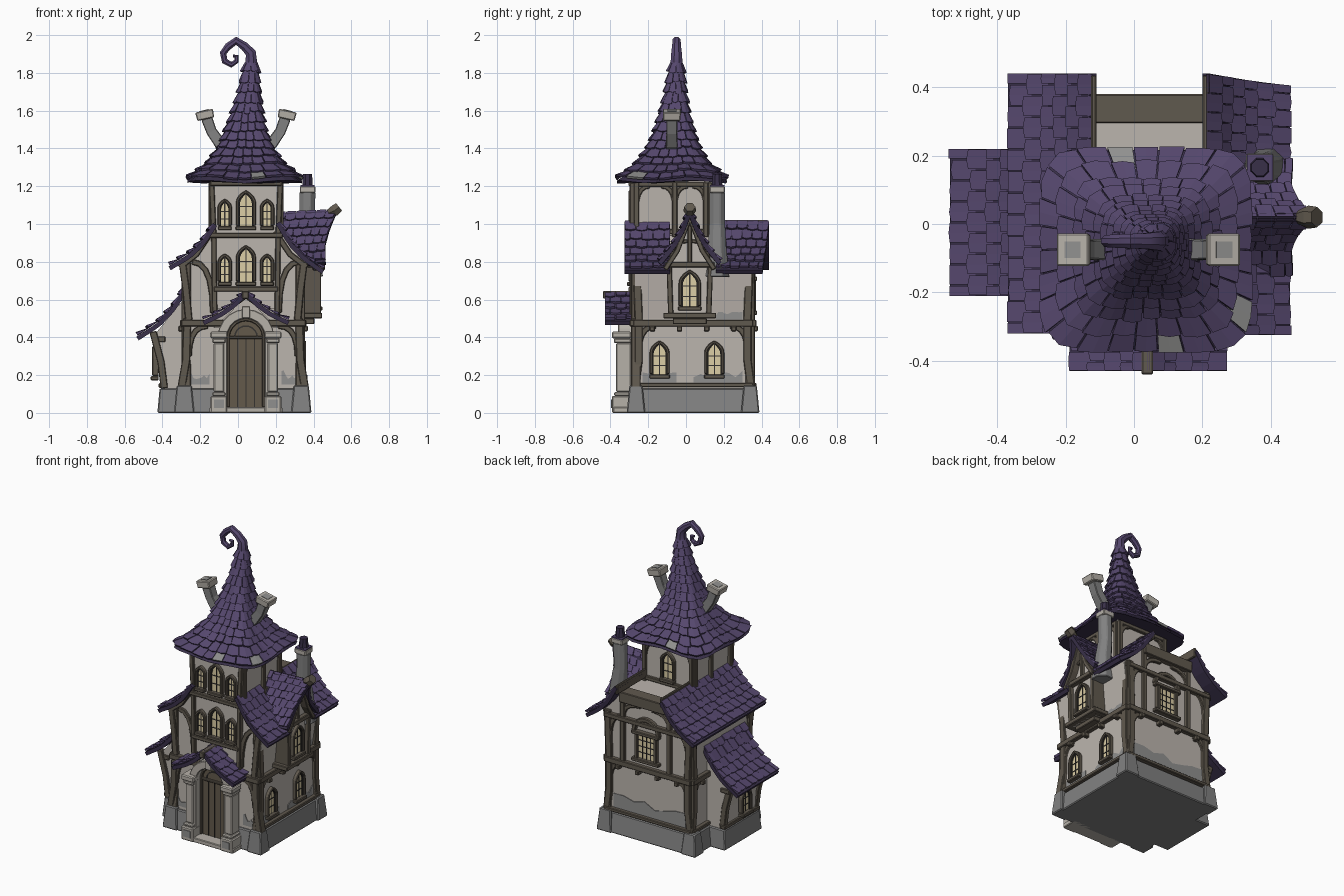
import bpy, bmesh, math, random
from mathutils import Vector

random.seed(4)
if "Cube" in bpy.data.objects:
    bpy.data.objects.remove(bpy.data.objects["Cube"])

COLOURS = {
    "shingle purple": (.092, .064, .155), "under roof purple": (.04, .029, .066),
    "plaster": (.5, .46, .42), "timber": (.118, .1, .077), "grey stone": (.22, .22, .22),
    "pale stone": (.47, .44, .395), "door wood": (.125, .1, .07), "window glow": (.72, .62, .38),
    "dark lead": (.035, .032, .03), "worn plaster": (.28, .28, .275)}
MATS = {}
for label, rgb in COLOURS.items():
    m = bpy.data.materials.new(label)
    m.use_nodes = True
    m.diffuse_color = (*rgb, 1)
    shader = m.node_tree.nodes["Principled BSDF"]
    shader.inputs["Base Color"].default_value = (*rgb, 1)
    shader.inputs["Roughness"].default_value = .9
    MATS[label] = m


def make(name, verts, faces, mat, bevel=0, smooth=False):
    mesh = bpy.data.meshes.new(name)
    mesh.from_pydata(verts, [], faces)
    bm = bmesh.new()
    bm.from_mesh(mesh)
    bmesh.ops.recalc_face_normals(bm, faces=bm.faces)
    bm.to_mesh(mesh)
    bm.free()
    mesh.materials.append(MATS[mat])
    ob = bpy.data.objects.new(name, mesh)
    bpy.context.collection.objects.link(ob)
    if bevel:
        b = ob.modifiers.new("soft edges", "BEVEL")
        b.width, b.segments = bevel, 1
    if smooth:
        bpy.ops.object.select_all(action="DESELECT")
        ob.select_set(True)
        bpy.context.view_layer.objects.active = ob
        bpy.ops.object.shade_smooth_by_angle(angle=math.radians(40))
    return ob


# Wall frames: (across, height, outward) to world
def front(y): return lambda u, v, d: Vector((u, y - d, v))
def right(x): return lambda u, v, d: Vector((x + d, u, v))
def back(y): return lambda u, v, d: Vector((-u, y + d, v))
def left(x): return lambda u, v, d: Vector((x - d, -u, v))


def prism(name, F, pts, d0, d1, mat, bevel=0):
    n = len(pts)
    verts = [F(u, v, d) for d in (d0, d1) for u, v in pts]
    faces = [list(range(n)), list(range(n, 2 * n))]
    faces += [(i, (i + 1) % n, n + (i + 1) % n, n + i) for i in range(n)]
    return make(name, verts, faces, mat, bevel)


def block(name, F, u0, u1, v0, v1, d0, d1, mat, bevel=.004):
    return prism(name, F, [(u0, v0), (u1, v0), (u1, v1), (u0, v1)], d0, d1, mat, bevel)


def strip(name, F, pts, w, d0=-.02, d1=.02, mat="timber", bevel=.004):
    """A board of even width that follows a path on a wall."""
    P = [Vector(p) for p in pts]
    a, b = [], []
    for i, p in enumerate(P):
        t = (P[min(i + 1, len(P) - 1)] - P[max(i - 1, 0)]).normalized() * w / 2
        a.append((p.x - t.y, p.y + t.x))
        b.append((p.x + t.y, p.y - t.x))
    return prism(name, F, a + b[::-1], d0, d1, mat, bevel)


def brace(F, u0, v0, u1, v1, w=.03, d1=.015):
    pts = []
    for i in range(6):
        t = i / 5
        pts.append((u0 + (u1 - u0) * t * t, v0 + (v1 - v0) * (1 - (1 - t) ** 2)))
    strip("curved_brace", F, pts, w, d1=d1)


def tube(name, pts, radii, sides, mat, smooth=False, bevel=0):
    """Sweep a regular section along a path in the x-z plane."""
    P, Y, verts = [Vector(p) for p in pts], Vector((0, 1, 0)), []
    for i, p in enumerate(P):
        n = Y.cross(P[min(i + 1, len(P) - 1)] - P[max(i - 1, 0)]).normalized()
        for k in range(sides):
            a = math.tau * (k + .5) / sides
            verts.append(p + radii[i] * (math.cos(a) * n + math.sin(a) * Y))
    faces = [list(range(sides)), list(range(len(verts) - sides, len(verts)))]
    for i in range(len(P) - 1):
        for k in range(sides):
            j = (k + 1) % sides
            faces.append((i * sides + k, i * sides + j, (i + 1) * sides + j, (i + 1) * sides + k))
    return make(name, verts, faces, mat, bevel, smooth)


def along(path, t):
    s = min(max(t, 0), 1) * (len(path) - 1)
    i = min(int(s), len(path) - 2)
    return Vector(path[i]).lerp(Vector(path[i + 1]), s - i)


def shingles(name, fn, rows, cols, closed=False, odd=()):
    """Overlapping wedge tiles on a surface fn(u, v), v running down the roof."""
    def at(u, v, h):
        e = .004
        v = min(max(v, e), 1 - e)
        n = (fn(u + e, v) - fn(u - e, v)).cross(fn(u, v + e) - fn(u, v - e)).normalized()
        return fn(u, v) + n * (h if n.z > 0 else -h)
    verts, faces, grey = [], [], []
    for r in range(rows):
        n = cols(r)
        for c in range(n if closed else n + r % 2):
            u0, u1 = (c - r % 2 / 2 + .03) / n, (c - r % 2 / 2 + .97) / n
            if not closed:
                u0, u1 = max(u0, 0), min(u1, 1)
            v0, v1 = (r - .25) / rows, (r + .95 + random.uniform(-.12, .1)) / rows
            lift, um, k = .018 + random.uniform(-.003, .004), (u0 + u1) / 2, len(verts)
            tip = v1 + .1 / rows
            verts += [at(u, v0, .002) for u in (u0, um, u1)]
            for h in (lift, lift - .014):
                verts += [at(u0, v1, h), at(um, tip, h), at(u1, v1, h)]
            if (r, c) in odd:
                grey += range(len(faces), len(faces) + 4)
            for q in ((0, 1, 4, 3), (1, 2, 5, 4), (3, 4, 7, 6), (4, 5, 8, 7),
                      (6, 7, 1, 0), (7, 8, 2, 1), (0, 3, 6), (2, 8, 5)):
                faces.append([k + i for i in q])
    ob = make(name, verts, faces, "shingle purple")
    ob.data.materials.append(MATS["worn plaster"])
    for i in grey:
        ob.data.polygons[i].material_index = 1


def roof(name, A, B, rows, cols):
    """Deck between two edge paths, covered in shingles."""
    fn = lambda u, v: along(A, v).lerp(along(B, v), u)
    n = 8
    verts = [fn(u, i / n) - Vector((0, 0, .014)) for i in range(n + 1) for u in (0, 1)]
    deck = make(name + "_deck", verts, [(2*i, 2*i+1, 2*i+3, 2*i+2) for i in range(n)], "under roof purple")
    s = deck.modifiers.new("thickness", "SOLIDIFY")
    s.thickness, s.offset = .024, 0
    shingles(name + "_shingles", fn, rows, lambda r: cols)


def window(F, u, z0, z1, w, d=0):
    spring = z1 - w * .8
    half = [(w / 2 * (1 - t ** 2.2), spring + (z1 - spring) * t) for t in (0, .25, .5, .75)]
    arch = [(-w / 2, z0)] + [(-a, b) for a, b in half] + [(0, z1)] + half[::-1] + [(w / 2, z0)]
    arch = [(u + a, b) for a, b in arch]
    prism("window_glass", F, arch, d - .01, d + .006, "window glow")
    strip("window_mullion", F, [(u, z0), (u, z1)], .006, d, d + .009, "dark lead", 0)
    for k in (.3, .6):
        z = z0 + (z1 - z0) * k
        strip("window_bar", F, [(u - w / 2, z), (u + w / 2, z)], .005, d, d + .009, "dark lead", 0)
    strip("window_lining", F, arch, .012, d - .01, d + .014, "dark lead", 0)
    strip("window_frame", F, [(u + (a - u) * 1.2, b + .006) for a, b in arch], .016, d - .01, d + .024)
    block("window_sill", F, u - w * .72, u + w * .72, z0 - .018, z0 + .004, d - .01, d + .032, "timber")


def patch(F, u0, u1, z, h, d=.004):
    """Worn plaster with a ragged upper edge."""
    n = 7
    top = [(u1 + (u0 - u1) * i / n, z + h * random.uniform(.35, 1)) for i in range(n + 1)]
    prism("worn_patch", F, [(u0, z), (u1, z)] + top, -.004, d, "worn plaster")


FR, RT, BK, LF = front(-.27), right(.335), back(.345), left(-.28)
MID = .042

# Stone footing
def footing(name, x0, x1, y0, y1, h, flare=.02):
    verts = [(x, y, z) for z, f in ((0, flare), (h, 0))
             for x, y in ((x0-f, y0-f), (x1+f, y0-f), (x1+f, y1+f), (x0-f, y1+f))]
    make(name, verts, [(0, 1, 2, 3), (4, 5, 6, 7), (0, 1, 5, 4), (1, 2, 6, 5), (2, 3, 7, 6),
                       (3, 0, 4, 7)], "grey stone", .006)

footing("footing", -.305, .355, -.285, .36, .13)
footing("wing_footing", -.415, -.2, -.18, .19, .13, .012)
for x in (-.285, .335):
    for y in (-.265, .34):
        footing("footing_corner", x - .04, x + .04, y - .035, y + .035, .145, .014)

# Plaster bodies
prism("main_body", FR, [(-.28, .1), (-.28, .5), (-.29, .8), (-.14, .94), (.23, .94), (.37, .8),
                        (.335, .5), (.335, .1)], -.615, 0, "plaster")
prism("side_wing", front(-.17), [(-.4, .1), (-.41, .26), (-.445, .41), (-.28, .61), (-.25, .1)],
      -.35, 0, "plaster")
prism("tower", front(-.28), [(-.12, .55), (-.13, .95), (-.14, 1.24), (.23, 1.24), (.22, .95),
                             (.21, .55)], -.4, 0, "plaster")
prism("bay", RT, [(-.09, .5), (-.1, .78), (-.035, .87), (.02, 1.0), (.075, .87), (.14, .78),
                  (.13, .5)], -.15, .08, "plaster")

# Timber on the front
for s, c in ((-1, -.28), (1, .335)):
    strip("corner_post", FR, [(c + s*.02, .13), (c - s*.005, .28), (c - s*.012, .5)], .042, -.03)
    strip("upper_post", FR, [(c - s*.02, .49), (c - s*.005, .65), (c + s*.015, .8)], .038, -.03)
    brace(FR, c - s*.02, .3, c - s*.12, .46)
    brace(FR, MID + s*.175, .53, MID + s*.285, .8)
    strip("gable_rake", FR, [(c + s*.03, .77), (c - s*.06, .84), (c - s*.14, .96)], .03)
    strip("tower_post", FR, [(MID + s*.165, .5), (MID + s*.17, .94), (MID + s*.182, 1.22)], .028, -.02, .028)
strip("storey_beam", FR, [(-.3, .475), (.36, .475)], .035, -.02, .028)
for z, w in ((.655, .17), (.94, .195), (1.215, .19)):
    strip("tower_beam", FR, [(MID - w, z), (MID + w, z)], .026, -.02, .034)
for base, high in ((.69, .875), (.985, 1.165)):
    window(FR, MID, base, high, .075, .01)
    for s in (-1, 1):
        window(FR, MID + s * .112, base, high - .045, .05, .01)
patch(FR, .23, .31, .15, .08)
patch(FR, -.25, -.15, .15, .07)

# Timber on the remaining tower walls
for F, us in ((right(.222), (-.262, -.06, .105)), (left(-.135), (-.105, .06, .262)),
              (back(.12), (-.215, .13))):
    for u in us:
        strip("tower_side_post", F, [(u, .93), (u, 1.22)], .028, -.03, .02)
    for a, b in zip(us, us[1:]):
        brace(F, a, 1.08, a + .07, 1.2, .024)
        brace(F, b, 1.08, b - .07, 1.2, .024)
    for z in (.96, 1.21):
        strip("tower_side_beam", F, [(us[0], z), (us[-1], z)], .026, -.03, .018)
window(back(.12), -MID, .99, 1.16, .075)

# Timber on the side and back walls
for F, u0, u1 in ((RT, -.25, .325), (BK, -.315, .26), (LF, -.325, .25)):
    for u, s in ((u0, 1), (u1, -1)):
        strip("side_post", F, [(u - s*.02, .13), (u, .28), (u, .5), (u - s*.012, .8)], .042, -.03)
        brace(F, u, .32, u + s*.09, .46)
        brace(F, u, .62, u + s*.1, .78)
    for z, w in ((.148, .022), (.475, .036), (.77, .03)):
        strip("side_beam", F, [(u0 - .03, z), (u1 + .03, z)], w, -.02, .027)
    for k in range(4):
        u = u0 + (u1 - u0) * (k + .5) / 4
        block("joist_end", F, u - .014, u + .014, .432, .46, -.02, .035, "timber")
patch(RT, -.23, -.05, .16, .06)
patch(RT, .04, .3, .16, .07)
patch(BK, -.29, .24, .16, .1)
patch(RT, .16, .3, .495, .06)
for u in (-.14, .15):
    window(RT, u, .2, .37, .075)

# Back gable between the roof slopes, with a square window under a round arch
for u in (-.215, .125):
    strip("back_post", BK, [(u, .48), (u, .93)], .032)
    s = -1 if u > -MID else 1
    brace(BK, u, .78, u + s * .13, .88, .026)
block("back_top_beam", BK, -.23, .14, .885, .955, -.05, .035, "timber")
block("back_glass", BK, -MID - .06, -MID + .06, .54, .7, 0, .008, "window glow", 0)
for k in (-1, 0, 1):
    strip("back_mullion", BK, [(-MID + k*.03, .54), (-MID + k*.03, .7)], .005, 0, .011, "dark lead", 0)
    strip("back_bar", BK, [(-MID - .06, .62 + k*.04), (-MID + .06, .62 + k*.04)], .005, 0, .011, "dark lead", 0)
for s in (-1, 1):
    strip("back_window_jamb", BK, [(-MID + s*.07, .53), (-MID + s*.07, .71)], .022, -.01, .026)
for z in (.53, .71):
    strip("back_window_rail", BK, [(-MID - .1, z), (-MID + .1, z)], .022, -.01, .032)
turn = [math.pi * i / 10 for i in range(11)]
strip("back_arch", BK, [(-MID + math.cos(a) * .09, .715 + math.sin(a) * .09) for a in turn], .026, -.01, .024)

# Side wing timber
WL = left(-.405)
for F in (front(-.17), front(.165)):
    strip("wing_post", F, [(-.39, .13), (-.408, .27), (-.45, .43)], .038, -.02, .016)
strip("wing_beam", WL, [(-.19, .39), (.18, .39)], .03, -.02, .045)
strip("wing_sill", WL, [(-.19, .145), (.18, .145)], .025, -.02, .015)
window(WL, 0, .19, .34, .075, .025)

# Bay front
for s in (-1, 1):
    strip("bay_post", RT, [(.02 + s*.1, .5), (.02 + s*.11, .8)], .028, -.01, .105)
    strip("bay_rake", RT, [(.02 + s*.13, .76), (.02 + s*.065, .86), (.02, 1.035)], .026, .06, .125)
    brace(RT, .02 + s*.1, .8, .02 + s*.01, .91, .02, .1)
strip("bay_tie", RT, [(-.11, .785), (.15, .785)], .03, 0, .11)
strip("bay_king_post", RT, [(.02, .79), (.02, 1.0)], .022, 0, .1)
block("bay_shelf", RT, -.12, .16, .5, .53, -.02, .11, "timber")
block("bay_bracket", RT, -.07, .11, .47, .5, -.02, .07, "timber")
window(RT, .02, .56, .745, .085, .08)

# Main roof slopes
def slope(name, prof, y0, y1, rows, cols, skew=0):
    last = len(prof) - 1
    roof(name, [(x, y0, z) for x, z in prof],
         [(x, y1 - skew * i / last, z) for i, (x, z) in enumerate(prof)], rows, cols)

west = [(-.12, 1.01), (-.185, .91), (-.26, .84), (-.362, .78)]
east = [(.21, 1.02), (.275, .91), (.35, .83), (.45, .76)]
slope("upper_roof", west, -.32, .44, 6, 12)
slope("wing_roof", [(-.265, .685), (-.34, .565), (-.42, .48), (-.532, .408)], -.21, .22, 6, 7)
slope("east_front_roof", east, -.325, -.085, 6, 4)
slope("east_back_roof", east, .16, .44, 6, 5, .035)
for x, s in ((-.118, 1), (.208, -1)):
    block("roof_trim", front(0), x - .008, x + .008, .96, 1.02, -.435, -.13, "timber")

# Bay roof and porch roof, each mirrored about its ridge
for s in (-1, 1):
    fall = [(0, 1.065), (.035, .97), (.085, .88), (.16, .79)]
    roof("bay_roof", [(.2, .02 + s*a, z) for a, z in fall],
         [(x, .02 + s*a, z + .015) for (a, z), x in zip(fall, (.525, .485, .46, .465))], 6, 6)
    eave = [(0, .645), (.06, .585), (.13, .535), (.225, .49)]
    roof("porch_roof", [(MID + s*a, -.43, z) for a, z in eave],
         [(MID + s*a, -.26, z) for a, z in eave], 5, 3)
tube("bay_ridge_beam", [(.48, .02, 1.058), (.51, .02, 1.07), (.535, .02, 1.09)], (.02, .034, .03), 6, "timber")
block("porch_ridge_beam", FR, .022, .056, .605, .645, 0, .17, "timber")

# Porch: step, columns, arch and door
block("porch_step", FR, -.15, .235, 0, .03, 0, .115, "pale stone")
for s in (-1, 1):
    c = MID + s * .143
    for w, z0, z1, d in ((.044, 0, .09, .122), (.036, .09, .11, .112), (.028, .11, .37, .1),
                         (.036, .37, .395, .112), (.046, .395, .43, .122)):
        block("porch_column", FR, c - w, c + w, z0, z1, .02, d, "pale stone", .006)
    block("plinth_panel", FR, c - .026, c + .026, .025, .07, .12, .126, "worn plaster", 0)
    strip("porch_rafter", FR, [(MID + s*.2, .482), (MID + s*.1, .538), (MID, .612)], .014, .05, .145)
arc = [(MID + math.cos(a) * .125, .4 + math.sin(a) * .125) for a in turn]
strip("porch_arch", FR, [(MID + .125, .03)] + arc + [(MID - .125, .03)], .05, .01, .09, "pale stone")
block("arch_keystone", FR, MID - .022, MID + .022, .5, .565, .02, .105, "pale stone")
prism("porch_gable", FR, [(-.13, .45), (.215, .45), (MID, .61)], 0, .015, "plaster")

def ring(k): return [(MID + (x - MID) * k, .4 + (z - .4) * k) for x, z in arc]
prism("door", FR, [(MID + .1, .03)] + ring(.82) + [(MID - .1, .03)], 0, .035, "door wood")
strip("door_frame", FR, [(MID + .094, .03)] + ring(.75) + [(MID - .094, .03)], .016, .02, .05)
for u in (-.045, 0, .045):
    strip("door_plank_gap", FR, [(MID + u, .03), (MID + u, .4)], .005, .03, .038, "dark lead", 0)
strip("door_transom", FR, [(MID - .09, .4), (MID + .09, .4)], .016, .03, .048)
strip("door_fan_rim", FR, ring(.48), .008, .03, .04, "dark lead", 0)

# Tower spire: square at the eaves, rounder towards the top
SPIRE = [(.03, 1.86, .07), (.042, 1.74, .062), (.066, 1.62, .05), (.095, 1.51, .042),
         (.132, 1.41, .04), (.195, 1.315, .038), (.3, 1.235, .035)]

def spire(u, v):
    h, z, cx = along(SPIRE, v)
    a, p = math.tau * u, 2 + 4.5 * v
    c, s = math.cos(a), math.sin(a)
    r = h / (abs(c) ** p + abs(s) ** p) ** (1 / p)
    wave = .008 * math.sin(a * 5) * v ** 4
    return Vector((cx + r * c * 1.01, -.05 - .025 * v + r * s * .97, z + wave))

rings, seg = 20, 40
core = [spire(k / seg, i / rings) - Vector((0, 0, .012)) for i in range(rings + 1) for k in range(seg)]
quads = [(i*seg + k, i*seg + (k+1) % seg, (i+1)*seg + (k+1) % seg, (i+1)*seg + k)
         for i in range(rings) for k in range(seg)]
make("spire_core", core, quads + [list(range(seg)), list(range(rings*seg, rings*seg + seg))],
     "under roof purple")
shingles("spire_shingles", spire, 13, lambda r: 8 + int(r * 1.5), True, ((12, 7), (12, 23), (12, 20)))
curl = [(.066, 1.78), (.07, 1.86), (.068, 1.905), (.035, 1.94), (-.01, 1.97), (-.052, 1.94), (-.079, 1.905),
        (-.07, 1.862), (-.035, 1.843), (-.008, 1.862), (-.008, 1.888), (-.026, 1.89)]
tube("spire_curl", [(x, -.05, z) for x, z in curl],
     [.038, .034, .03, .025, .023, .021, .019, .018, .017, .014, .012, .008], 8, "shingle purple", True)

# Leaning tower chimneys and the side chimney
for s in (-1, 1):
    flue = [(MID + s * a, -.075, z) for a, z in ((.08, 1.39), (.14, 1.43), (.182, 1.49), (.208, 1.56))]
    tube("tower_chimney", flue, (.046, .044, .04, .042), 4, "grey stone", bevel=.004)
    x = MID + s * .218
    tube("chimney_cap", [(x - s*.006, -.075, 1.555), (x + s*.004, -.075, 1.6)], (.064, .068), 4, "pale stone", bevel=.005)
    tube("chimney_opening", [(x + s*.003, -.075, 1.597), (x + s*.0045, -.075, 1.603)], (.034, .034), 4, "worn plaster")
tube("side_chimney", [(.385, .165, .72), (.38, .165, .88), (.365, .165, 1.0), (.368, .165, 1.17)],
     (.07, .052, .045, .045), 8, "grey stone", bevel=.004)
tube("side_chimney_cap", [(.368, .165, 1.165), (.368, .165, 1.2)], (.058, .058), 4, "pale stone", bevel=.005)
tube("side_chimney_lid", [(.368, .165, 1.198), (.368, .165, 1.206)], (.054, .054), 4, "shingle purple")
tube("side_chimney_pot", [(.368, .165, 1.2), (.368, .165, 1.265)], (.03, .026), 8, "under roof purple", True)
